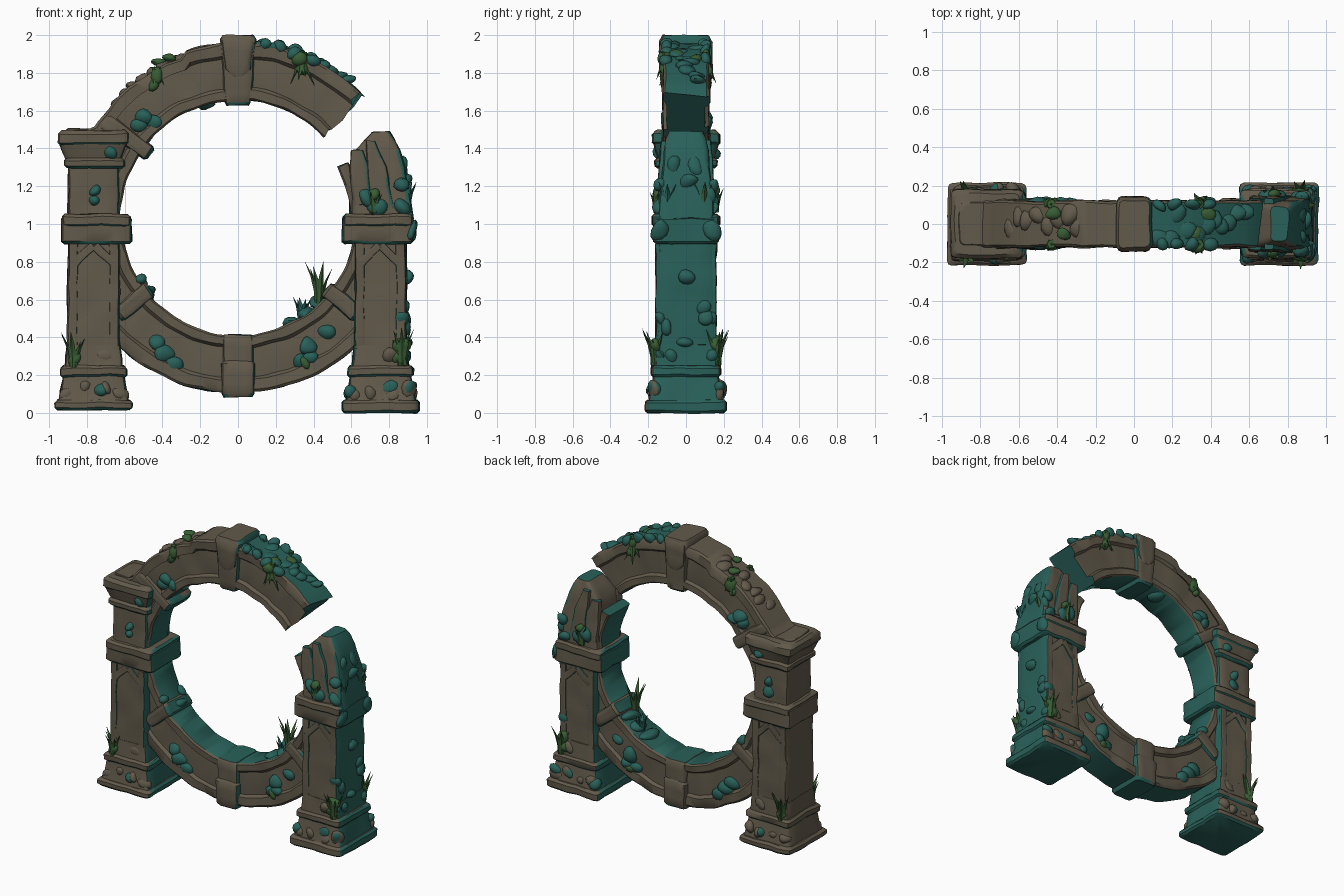
import bpy, bmesh, math, random
from mathutils import Vector, Matrix, noise

random.seed(4)
if "Cube" in bpy.data.objects:
    bpy.data.objects.remove(bpy.data.objects["Cube"])


def material(name, rgb):
    m = bpy.data.materials.new(name)
    m.use_nodes = True
    m.diffuse_color = (*rgb, 1)
    bsdf = m.node_tree.nodes["Principled BSDF"]
    bsdf.inputs["Base Color"].default_value = (*rgb, 1)
    bsdf.inputs["Roughness"].default_value = 0.9
    return m


STONE, MOSS, LEAF = 0, 1, 2
MATS = [material("brown stone", (0.122, 0.102, 0.07)),
        material("teal moss", (0.022, 0.118, 0.1)),
        material("dark green leaf", (0.04, 0.11, 0.035))]
CENTRE = Vector((0, 0, 1.032))


def finish(name, bm, rule, wear=0.008):
    """Weather the surface, colour its faces by rule and make the object."""
    for v in bm.verts:
        v.co += noise.noise_vector(v.co * 9) * wear
    bmesh.ops.recalc_face_normals(bm, faces=bm.faces)
    bm.normal_update()
    for f in bm.faces:
        f.material_index = rule(f) if callable(rule) else rule
    me = bpy.data.meshes.new(name)
    bm.to_mesh(me)
    bm.free()
    for m in MATS:
        me.materials.append(m)
    me.shade_smooth()
    me.set_sharp_from_angle(angle=math.radians(40))
    ob = bpy.data.objects.new(name, me)
    bpy.context.collection.objects.link(ob)


def loft(bm, rings):
    """Skin closed rings of points and cap both ends."""
    rows = [[bm.verts.new(p) for p in ring] for ring in rings]
    n = len(rows[0])
    for a, b in zip(rows, rows[1:]):
        for i in range(n):
            bm.faces.new((a[i], a[(i + 1) % n], b[(i + 1) % n], b[i]))
    bm.faces.new(rows[0])
    bm.faces.new(rows[-1])


def section(z, cx, hx, hy):
    """Rounded rectangle with points along each side."""
    c = min(0.024, hx * 0.5, hy * 0.5)
    corners = []
    for k, (sx, sy) in enumerate([(1, 1), (-1, 1), (-1, -1), (1, -1)]):
        for j in range(3):
            a = math.pi / 2 * k + math.pi / 4 * j
            corners.append(Vector((cx + sx * (hx - c) + c * math.cos(a),
                                   sy * (hy - c) + c * math.sin(a), z)))
    pts = []
    for i, p in enumerate(corners):
        pts.append(p)
        if i % 3 == 2:
            q = corners[(i + 1) % 12]
            pts += [p.lerp(q, t / 5) for t in range(1, 5)]
    return pts


def block(name, levels, rule, matrix=Matrix()):
    """Loft of (z, centre x, half width, half depth) levels."""
    rings = []
    for a, b in zip(levels, levels[1:]):
        n = max(1, round(abs(b[0] - a[0]) / 0.05))
        for k in range(n):
            rings.append(section(*[p + (q - p) * k / n for p, q in zip(a, b)]))
    rings.append(section(*levels[-1]))
    bm = bmesh.new()
    loft(bm, [[matrix @ p for p in r] for r in rings])
    finish(name, bm, rule)


def slab(z0, z1, cx, hx, hy, e=0.014):
    """Levels of a box with worn edges."""
    return [(z0, cx, hx - e, hy - e), (z0 + e, cx, hx, hy),
            (z1 - e, cx, hx, hy), (z1, cx, hx - e, hy - e)]


def left_rule(f):
    return MOSS if f.normal.x > 0.6 or f.normal.z < -0.6 else STONE


def right_rule(f):
    return MOSS if abs(f.normal.x) > 0.5 or f.normal.z < -0.6 else STONE


def broken_rule(f):
    return MOSS if f.normal.x > 0.35 or f.normal.z > 0.8 else STONE


# Pillars: shared base, shaft and collar
for side, cx, rule, bottom in (("right", -0.765, left_rule, 0.015), ("left", 0.755, right_rule, 0.0)):
    block(side + "_base_slab", slab(bottom, 0.068, cx, 0.205, 0.215), rule)
    block(side + "_base_tier", [(0.06, cx, 0.185, 0.195), (0.13, cx, 0.172, 0.182), (0.2, cx, 0.16, 0.172)], rule)
    block(side + "_base_moulding", slab(0.19, 0.25, cx, 0.175, 0.184), rule)
    block(side + "_base_collar", [(0.24, cx, 0.152, 0.168), (0.36, cx, 0.142, 0.16)], rule)
    top = 1.34 if cx < 0 else 1.08
    block(side + "_shaft", [(0.3, cx, 0.14, 0.158), (0.9, cx, 0.136, 0.15), (top, cx, 0.134, 0.138)], rule)
    shift = math.copysign(0.015, -cx)
    block(side + "_waist_collar", slab(0.895, 1.04, cx + shift, 0.187, 0.17), rule)
    block(side + "_waist_lip", slab(0.985, 1.052, cx + shift, 0.182, 0.178), rule)
    # Raised strips and arch head framing the shaft panel on both faces
    for y in (-0.148, 0.148):
        for dx in (-0.108, 0.108):
            block(side + "_panel_strip", slab(0.33, 0.9, cx + dx, 0.024, 0.012, 0.006), rule,
                  Matrix.Translation((0, y, 0)))
            block(side + "_panel_arch", slab(-0.075, 0.075, 0, 0.022, 0.012, 0.006), rule,
                  Matrix.Translation((cx + dx * 0.5, y, 0.84))
                  @ Matrix.Rotation(math.copysign(0.8, -dx), 4, 'Y'))

# Capital on the whole pillar
block("capital_neck", slab(1.295, 1.35, -0.76, 0.16, 0.165), left_rule)
block("capital_flare", [(1.34, -0.765, 0.145, 0.145), (1.42, -0.765, 0.178, 0.17)], left_rule)
block("capital_cap", slab(1.41, 1.495, -0.765, 0.187, 0.18, 0.02), left_rule)
block("capital_top_plate", slab(1.485, 1.502, -0.79, 0.12, 0.11, 0.004), left_rule)

# Broken top of the other pillar
block("broken_shaft_top", [(1.03, 0.762, 0.165, 0.15), (1.15, 0.757, 0.155, 0.14),
                           (1.3, 0.743, 0.14, 0.125), (1.39, 0.74, 0.118, 0.115),
                           (1.45, 0.752, 0.075, 0.105), (1.49, 0.757, 0.045, 0.09)], broken_rule)
for y in (-0.11, 0.11):
    block("broken_shard", [(1.1, 0.66, 0.055, 0.035), (1.3, 0.645, 0.05, 0.03), (1.39, 0.63, 0.03, 0.02)],
          broken_rule, Matrix.Translation((0, y, 0)))
    block("broken_splinter", [(1.08, 0.77, 0.06, 0.035), (1.3, 0.735, 0.05, 0.03), (1.44, 0.7, 0.025, 0.018)],
          broken_rule, Matrix.Translation((0, y * 1.05, 0)))


# Ring with raised rims and a sunken panel
def ring_rule(f):
    d = f.calc_center_median() - CENTRE
    r = math.hypot(d.x, d.z)
    if len(f.verts) > 4:
        return MOSS
    if abs(f.normal.y) > 0.5:
        return STONE
    if r < 0.64 or (r > 0.89 and (d.x > 0.08 or d.z < 0)):
        return MOSS
    return STONE


def arc(name, a0, a1, half):
    profile = half + [(r, -y) for r, y in reversed(half)]
    steps = round((a1 - a0) / 2.5)
    rings = []
    for k in range(steps + 1):
        deg = a0 + (a1 - a0) * k / steps
        ring = []
        for r, y in profile:
            # The crown is worn down on one shoulder and jagged at the break
            if r > 0.85 and 108 < deg < 150:
                r -= 0.03
            a = math.radians(deg + (random.uniform(-2, 1.5) if k == 0 else 0))
            ring.append(Vector((max(-0.86, min(0.86, r * math.cos(a))), y, CENTRE.z + r * math.sin(a))))
        rings.append(ring)
    bm = bmesh.new()
    loft(bm, rings)
    finish(name, bm, ring_rule, 0.01)


arc("stone_ring", 45, 360, [(0.622, -0.108), (0.632, -0.12), (0.675, -0.12), (0.69, -0.1), (0.76, -0.102),
                            (0.845, -0.1), (0.86, -0.12), (0.915, -0.12), (0.928, -0.108)])
arc("broken_ring_stub", 358, 387, [(0.592, -0.11), (0.602, -0.12), (0.645, -0.12), (0.655, -0.11)])


# Bands clasping the ring
def band_rule(f):
    d = f.calc_center_median() - CENTRE
    inner = f.normal.dot(d.normalized()) < -0.7
    return MOSS if inner or f.normal.x > 0.6 or f.normal.z < -0.6 else STONE


def band(name, angle, levels):
    m = Matrix.Translation(CENTRE) @ Matrix.Rotation(math.radians(90 - angle), 4, 'Y')
    block(name, [(r, 0, w, d) for r, w, d in levels], band_rule, m)


band("top_keystone", 90, [(0.595, 0.06, 0.115), (0.61, 0.068, 0.127), (0.945, 0.094, 0.13), (0.966, 0.08, 0.12)])
band("top_keystone_face", 90, [(0.75, 0.035, 0.13), (0.79, 0.07, 0.14), (0.93, 0.085, 0.14), (0.955, 0.075, 0.125)])
band("bottom_keystone", 270, [(0.615, 0.07, 0.12), (0.63, 0.08, 0.13), (0.94, 0.08, 0.13), (0.95, 0.07, 0.12)])
band("bottom_keystone_face", 270, [(0.755, 0.075, 0.13), (0.77, 0.09, 0.142), (0.93, 0.085, 0.142), (0.95, 0.075, 0.13)])
band("shoulder_band", 144, [(0.575, 0.03, 0.11), (0.59, 0.042, 0.13), (0.86, 0.046, 0.13), (0.89, 0.036, 0.115)])
for a in (219, 321):
    band("lower_band", a, [(0.6, 0.035, 0.115), (0.615, 0.048, 0.132), (0.8, 0.044, 0.132), (0.82, 0.035, 0.115)])


# Lumps: moss pads, leaf clumps and rubble, gathered in one object each
def lumps(name, items, mat):
    bm = bmesh.new()
    for loc, size in items:
        m = Matrix.Translation(loc) @ Matrix.Diagonal((*size, 1))
        bmesh.ops.create_icosphere(bm, subdivisions=2, radius=1, matrix=m)
    finish(name, bm, mat, 0.024)


def on_ring(deg, r, y):
    a = math.radians(deg)
    return (r * math.cos(a), y, CENTRE.z + r * math.sin(a))


pads = [(0.37, 0.36, 0.05), (0.33, 0.27, 0.05), (0.39, 0.29, 0.04), (0.47, 0.44, 0.04), (-0.43, 0.37, 0.05),
        (-0.39, 0.31, 0.055), (-0.34, 0.25, 0.045), (-0.5, 1.57, 0.05), (-0.45, 1.54, 0.045), (-0.52, 1.52, 0.04),
        (0.14, 1.95, 0.035), (0.22, 1.935, 0.035), (0.3, 1.9, 0.04), (0.39, 1.87, 0.035), (-0.52, 0.7, 0.035)]
moss = [((x, y * 0.1, z), (r, 0.032, r)) for x, z, r in pads for y in (-1, 1)]
pillar_pads = [(-0.76, 1.18, 0.035), (-0.755, 1.12, 0.035), (-0.67, 1.38, 0.04), (0.69, 1.14, 0.05), (0.74, 1.1, 0.05),
               (0.86, 1.08, 0.045), (0.87, 0.5, 0.04), (0.8, 0.13, 0.04), (-0.73, 0.11, 0.035), (0.59, 0.11, 0.035),
               (0.9, 0.13, 0.04), (0.87, 0.3, 0.045), (0.87, 1.2, 0.04)]
moss += [((x, y * (0.17 if z < 0.3 else 0.14), z), (r, 0.035, r)) for x, z, r in pillar_pads for y in (-1, 1)]
moss += [((0.925, y, 0.97), (0.025, 0.045, 0.06)) for y in (-0.14, 0.14)]
moss += [((0.89, random.uniform(-0.13, 0.13), z), (0.03, 0.04, 0.04))
         for z in (0.12, 0.16, 0.22, 0.3, 0.38, 0.46, 0.5, 0.55, 0.72, 1.1, 1.15, 1.22)]
moss += [((0.865, y, 1.3), (0.028, 0.04, 0.06)) for y in (-0.07, 0.05)]
moss += [(on_ring(deg, 0.915, random.uniform(-0.08, 0.08)), (0.06, 0.05, 0.028)) for deg in range(52, 84, 3)]
moss += [(on_ring(deg, 0.625, 0.02), (0.05, 0.08, 0.03)) for deg in (298, 306, 314, 218, 106)]
lumps("moss_pads", moss, MOSS)

green = [((x, y * 0.115, z), (r, 0.025, r * 1.2)) for y in (-1, 1) for x, z, r in
         [(0.33, 1.87, 0.035), (0.345, 1.81, 0.026), (-0.43, 1.78, 0.04), (-0.45, 1.74, 0.03), (0.36, 0.26, 0.03)]]
green += [((x, y * 0.155, z), (r, 0.03, r)) for y in (-1, 1) for x, z, r in
          [(0.73, 1.17, 0.03), (0.87, 0.36, 0.045), (0.85, 0.3, 0.035), (-0.86, 0.28, 0.035)]]
green += [(on_ring(deg, 0.925, y), (0.04, 0.04, 0.022)) for deg, y in ((66, 0.04), (70, -0.05), (113, -0.05), (117, 0.06))]
lumps("leaf_clumps", green, LEAF)

rubble = []
for cx in (-0.765, 0.755):
    for dx in (-0.14, -0.05, 0.06, 0.14):
        for y in (-0.172, 0.172):
            r = random.uniform(0.03, 0.048)
            rubble.append(((cx + dx, y, random.uniform(0.09, 0.14)), (r, 0.03, r)))
    rubble += [((cx + 0.06, y, 0.31), (0.045, 0.025, 0.04)) for y in (-0.155, 0.155)]
rubble += [(on_ring(deg, 0.885, random.uniform(-0.06, 0.06)), (0.05, 0.06, 0.03)) for deg in range(108, 140, 4)]
lumps("stone_rubble", rubble, STONE)


# Leaf tufts: bent tapering blades
def tuft(name, base, count, height, up=1, mat=LEAF):
    bm = bmesh.new()
    for k in range(count):
        a = 2 * math.pi * k / count + random.uniform(-0.3, 0.3)
        out = Vector((math.cos(a), math.sin(a), 0))
        across = Vector((-out.y, out.x, 0))
        h = height * random.uniform(0.65, 1)
        rings = []
        for t in (0, 0.3, 0.65, 1):
            w = 0.02 * (1.03 - t) * (1 + t)
            c = Vector(base) + out * (0.012 + 0.3 * h * t * t) + Vector((0, 0, up * h * t))
            rings.append([c + across * w, c + out * w * 0.6, c - across * w, c - out * w * 0.4])
        loft(bm, rings)
    finish(name, bm, mat, 0.003)


for y in (-0.17, 0.17):
    tuft("base_fern", (-0.87, y * 0.95, 0.24), 8, 0.19)
    tuft("base_fern", (0.87, y * 0.95, 0.25), 8, 0.2)
    tuft("broken_pillar_fern", (0.72, y * 0.88, 1.06), 7, 0.15)
    tuft("hanging_vine", (0.34, y * 0.62, 1.91), 6, 0.18, -1)
    tuft("hanging_vine", (-0.43, y * 0.62, 1.83), 6, 0.11, -1)
tuft("pillar_side_fern", (0.89, 0.09, 1.08), 6, 0.2)
tuft("pillar_side_fern", (0.89, -0.1, 1.08), 6, 0.16, 1, MOSS)
tuft("ring_fern", (0.43, -0.04, 0.58), 6, 0.24)
tuft("ring_moss_fern", (0.34, 0.02, 0.49), 6, 0.13, 1, MOSS)
